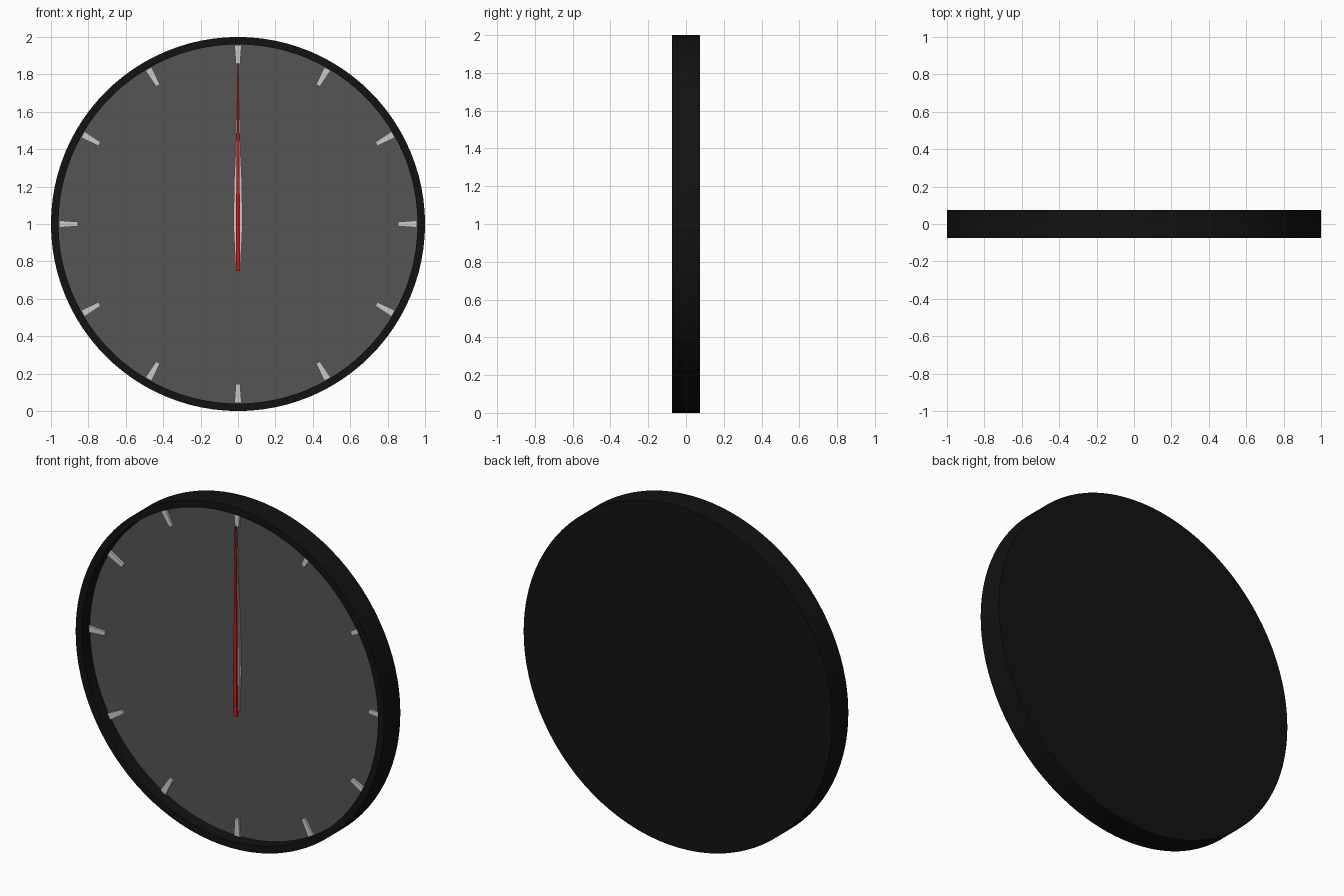
import bpy, bmesh, math
from mathutils import Matrix, Vector

if "Cube" in bpy.data.objects:
    bpy.data.objects.remove(bpy.data.objects["Cube"])

SIDES = 96
CENTRE = Vector((0, 0, 1))


def material(name, rgb):
    m = bpy.data.materials.new(name)
    m.diffuse_color = (*rgb, 1)
    m.use_nodes = True
    m.node_tree.nodes["Principled BSDF"].inputs["Base Color"].default_value = m.diffuse_color
    return m


black = material("black", (0.006, 0.006, 0.006))
charcoal = material("charcoal", (0.09, 0.09, 0.09))
silver = material("silver", (0.6, 0.6, 0.6))
red = material("red", (0.6, 0.01, 0.01))


def finish(name, bm, mat, smooth=False):
    bmesh.ops.recalc_face_normals(bm, faces=bm.faces)
    me = bpy.data.meshes.new(name)
    bm.to_mesh(me)
    bm.free()
    me.materials.append(mat)
    ob = bpy.data.objects.new(name, me)
    bpy.context.collection.objects.link(ob)
    if smooth:
        bpy.context.view_layer.objects.active = ob
        ob.select_set(True)
        bpy.ops.object.shade_smooth_by_angle(angle=math.radians(35))
        ob.select_set(False)
    return ob


def lathe(name, profile, mat):
    """Spin a (radius, y) profile about the clock's front-back axis."""
    bm = bmesh.new()
    vs = [bm.verts.new(CENTRE + Vector((r, y, 0))) for r, y in profile]
    es = [bm.edges.new(p) for p in zip(vs, vs[1:])]
    bmesh.ops.spin(bm, geom=vs + es, cent=CENTRE, axis=(0, 1, 0),
                   angle=2 * math.pi, steps=SIDES, use_duplicate=False)
    bmesh.ops.remove_doubles(bm, verts=bm.verts, dist=1e-5)
    return finish(name, bm, mat, True)


def plate(bm, outline, y_front, y_back, angle=0):
    """Extrude a symmetric (half width, height) outline into a thin plate."""
    pts = [(w, h) for w, h in outline] + [(-w, h) for w, h in reversed(outline)]
    turn = Matrix.Rotation(angle, 3, 'Y')
    f = bm.faces.new([bm.verts.new(CENTRE + turn @ Vector((x, y_front, h))) for x, h in pts])
    ext = bmesh.ops.extrude_face_region(bm, geom=[f], use_keep_orig=True)
    for v in ext["geom"]:
        if isinstance(v, bmesh.types.BMVert):
            v.co.y = y_back


# Case: back disc, side wall and raised rim in one turned profile
lathe("case", [(0, 0.075), (1, 0.075), (1, -0.075), (0.96, -0.075),
               (0.96, 0.02), (0, 0.02)], black)

# Recessed dial
lathe("dial", [(0, 0.0), (0.96, 0.0)], charcoal)

# Twelve tapered hour markers
bm = bmesh.new()
for i in range(12):
    plate(bm, [(0.012, 0.855), (0.019, 0.958)], -0.012, 0.005, i * math.pi / 6)
finish("hour_markers", bm, silver)

# Hands, stacked from the dial outwards
for name, outline, y0, y1, mat in [
    ("hour_hand", [(0.014, -0.22), (0.025, 0.0), (0.02, 0.25), (0.003, 0.6)],
     -0.009, -0.003, silver),
    ("minute_hand", [(0.012, -0.22), (0.018, 0.0), (0.013, 0.4), (0.003, 0.83)],
     -0.016, -0.010, silver),
    ("second_hand", [(0.011, -0.25), (0.009, 0.25), (0.003, 0.86)],
     -0.027, -0.017, red),
]:
    bm = bmesh.new()
    plate(bm, outline, y0, y1)
    finish(name, bm, mat)
